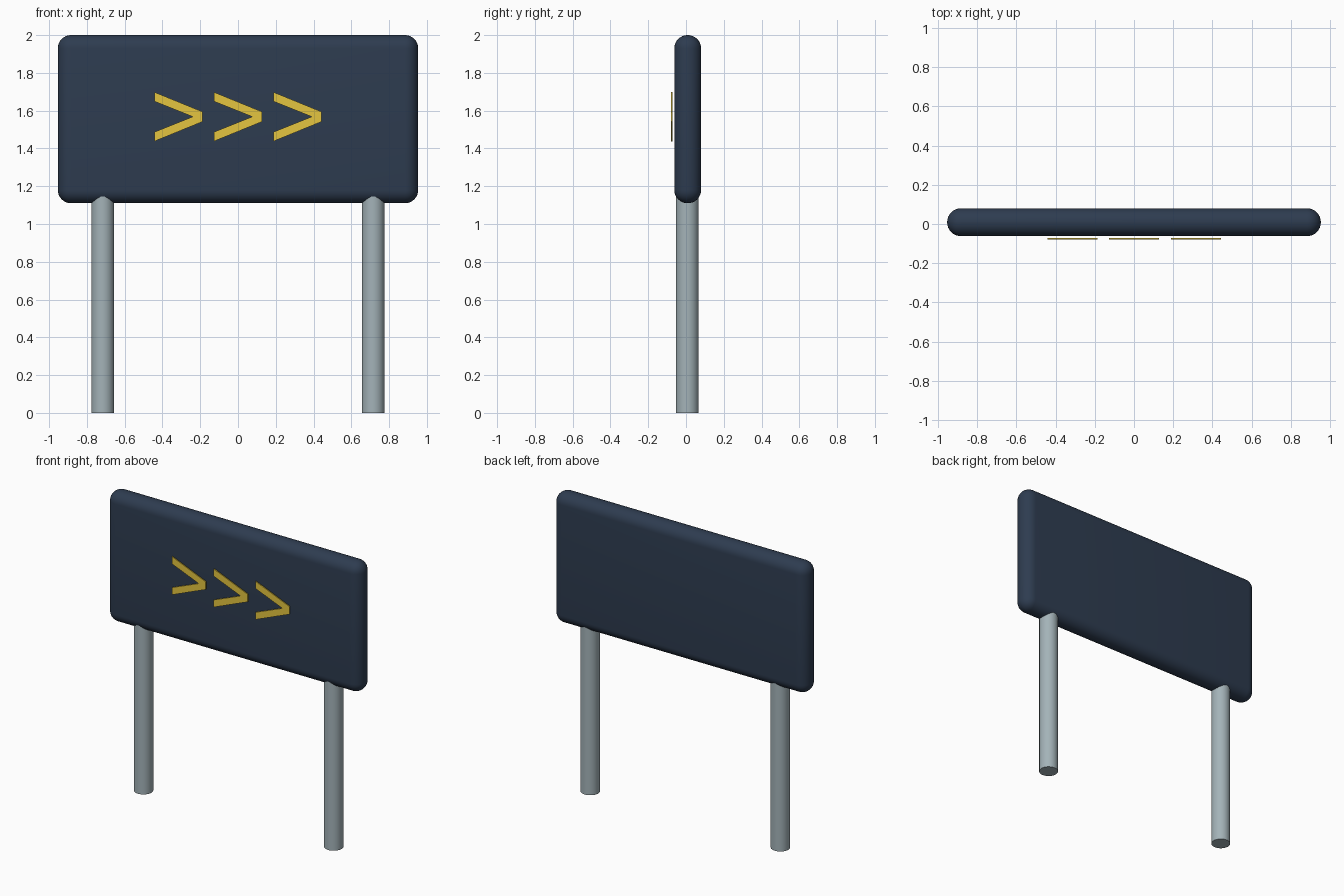
import bpy, bmesh, math

if "Cube" in bpy.data.objects:
    bpy.data.objects.remove(bpy.data.objects["Cube"])


def material(name, rgb):
    m = bpy.data.materials.new(name)
    m.diffuse_color = (*rgb, 1)
    m.use_nodes = True
    m.node_tree.nodes["Principled BSDF"].inputs["Base Color"].default_value = m.diffuse_color
    return m


NAVY = material("navy", (0.027, 0.045, 0.08))
STEEL = material("steel", (0.37, 0.45, 0.48))
YELLOW = material("yellow", (0.78, 0.56, 0.05))
CENTRE_Y = 0.009

# Sign panel: box with fully rounded rim
bpy.ops.mesh.primitive_cube_add(size=1, location=(0, CENTRE_Y, 1.555))
panel = bpy.context.object
panel.name = "sign_panel"
panel.scale = (1.908, 0.142, 0.89)
bpy.ops.object.transform_apply(location=False, rotation=False, scale=True)
bevel = panel.modifiers.new("round_rim", 'BEVEL')
bevel.width = 0.07
bevel.segments = 8
bpy.ops.object.modifier_apply(modifier=bevel.name)
bpy.ops.object.shade_smooth_by_angle(angle=math.radians(40))
panel.data.materials.append(NAVY)

# Posts
for side, x in (("left", -0.716), ("right", 0.716)):
    bpy.ops.mesh.primitive_cylinder_add(vertices=32, radius=0.06, depth=1.2,
                                        location=(x, CENTRE_Y - 0.002, 0.6))
    post = bpy.context.object
    post.name = side + "_post"
    bpy.ops.object.shade_smooth_by_angle(angle=math.radians(40))
    post.data.materials.append(STEEL)

# Arrow chevrons: extruded flat profile, just in front of the panel
PROFILE = [(-0.127, 0.13), (-0.127, 0.081), (0.075, 0), (-0.127, -0.081),
           (-0.127, -0.13), (0.128, -0.026), (0.128, 0.026)]
for i in range(3):
    bm = bmesh.new()
    face = bm.faces.new([bm.verts.new((x, 0, z)) for x, z in PROFILE])
    ext = bmesh.ops.extrude_face_region(bm, geom=[face])
    moved = [v for v in ext["geom"] if isinstance(v, bmesh.types.BMVert)]
    bmesh.ops.translate(bm, verts=moved, vec=(0, 0.008, 0))
    bmesh.ops.recalc_face_normals(bm, faces=bm.faces)
    mesh = bpy.data.meshes.new("chevron")
    bm.to_mesh(mesh)
    bm.free()
    mesh.materials.append(YELLOW)
    chevron = bpy.data.objects.new(f"chevron_{i + 1}", mesh)
    chevron.location = (-0.315 + 0.315 * i, -0.08, 1.568)
    bpy.context.collection.objects.link(chevron)
